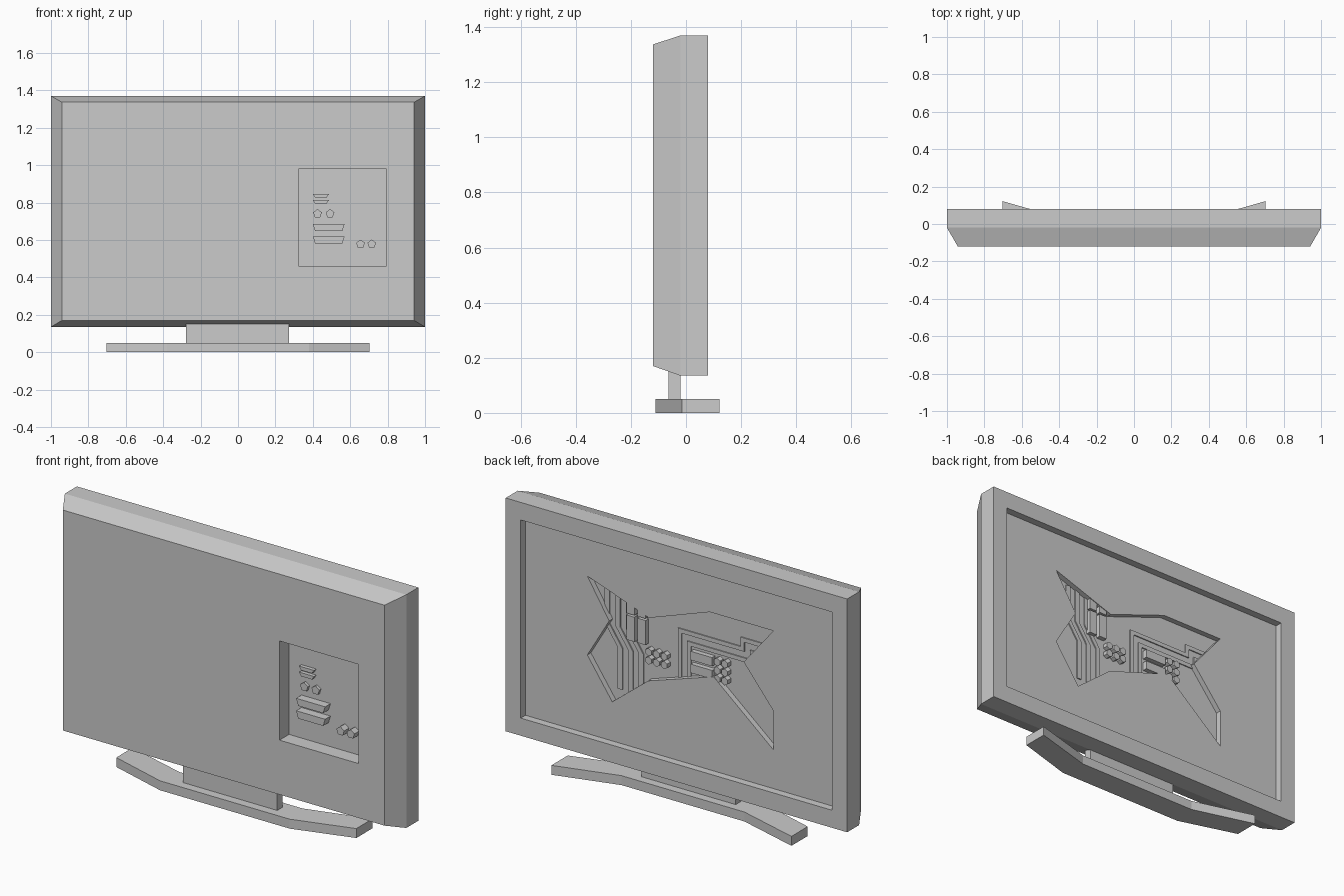
import bpy, bmesh, math

if "Cube" in bpy.data.objects:
    bpy.data.objects.remove(bpy.data.objects["Cube"])


def mesh_object(name, bm):
    bmesh.ops.recalc_face_normals(bm, faces=bm.faces)
    me = bpy.data.meshes.new(name)
    bm.to_mesh(me)
    bm.free()
    ob = bpy.data.objects.new(name, me)
    bpy.context.collection.objects.link(ob)
    return ob


def loft(name, rings):
    """Closed solid through matching rings of 3D points."""
    bm = bmesh.new()
    vs = [[bm.verts.new(p) for p in r] for r in rings]
    n = len(vs[0])
    for a, b in zip(vs, vs[1:]):
        for i in range(n):
            j = (i + 1) % n
            bm.faces.new((a[i], a[j], b[j], b[i]))
    bm.faces.new(vs[0])
    bm.faces.new(vs[-1])
    return mesh_object(name, bm)


def prism(name, pts, y0, y1):
    """Outline in x, z pushed along y."""
    return loft(name, [[(x, y, z) for x, z in pts] for y in (y0, y1)])


def rect(x0, x1, z0, z1):
    return [(x0, z0), (x1, z0), (x1, z1), (x0, z1)]


def ngon(x, z, r, n):
    return [(x + r * math.sin(math.tau * i / n), z + r * math.cos(math.tau * i / n))
            for i in range(n)]


def ribbon(name, path, dx, dz, y0, y1):
    other = [(x + dx, z + dz) for x, z in reversed(path)]
    return prism(name, path + other, y0, y1)


def carve(target, cutter):
    mod = target.modifiers.new("cut", 'BOOLEAN')
    mod.operation = 'DIFFERENCE'
    mod.solver = 'EXACT'
    mod.object = cutter
    cutter.hide_render = True
    dg = bpy.context.evaluated_depsgraph_get()
    me = bpy.data.meshes.new_from_object(target.evaluated_get(dg))
    target.modifiers.clear()
    target.data = me
    bpy.data.objects.remove(cutter)


# Cabinet with chamfered rear shell
outer = rect(-1, 1, 0.135, 1.37)
inner = rect(-0.942, 0.942, 0.17, 1.337)
cabinet = loft("cabinet", [[(x, y, z) for x, z in ring]
               for ring, y in ((inner, -0.12), (outer, -0.02), (outer, 0.08))])

# Screen recess, broken screen hole and port bay
HOLE_Y = 0.01
hole = [(0.55, 1.062), (0.188, 0.937), (-0.167, 1.063), (-0.54, 1.063),
        (-0.366, 0.852), (-0.54, 0.639), (-0.54, 0.433), (-0.19, 0.726),
        (0.194, 0.602), (0.404, 0.435), (0.55, 0.644), (0.422, 0.858)]
carve(cabinet, prism("cut_screen", rect(-0.912, 0.912, 0.228, 1.277), 0.04, 0.2))
carve(cabinet, prism("cut_hole", hole, HOLE_Y, 0.06))
carve(cabinet, prism("cut_ports", rect(0.327, 0.79, 0.458, 0.983), -0.2, -0.04))

# Stepped circuit traces behind the broken screen
for i in range(3):
    x = 0.465 - 0.062 * i
    path = [(x, 1.02), (x, 0.83), (x - 0.075, 0.72), (x - 0.075, 0.5)]
    ribbon("left_trace", path, -0.028, 0, HOLE_Y - 0.004, HOLE_Y + 0.006)
for i in range(2):
    s = 0.055 * i
    path = [(0.037 - s, 0.63), (0.037 - s, 0.915 - s), (-0.33 - s, 0.915 - s),
            (-0.33 - s, 0.965 - s), (-0.48, 0.965 - s)]
    ribbon("right_trace", path, -0.022, -0.022, HOLE_Y - 0.004, HOLE_Y + 0.006)

# Circuit chips
for x in (0.30, 0.235):
    for z in (0.85, 0.955):
        h = 0.065 if z < 0.9 else 0.03
        prism("tall_chip", rect(x - 0.023, x + 0.023, z - h, z + h), HOLE_Y - 0.004, 0.036)
for z in (0.80, 0.732):
    prism("flat_chip", rect(-0.178, -0.052, z - 0.023, z + 0.023), HOLE_Y - 0.004, 0.036)

# Capacitor clusters
for cx, cz, cols, rows in ((0.148, 0.731, 3, 2), (-0.23, 0.763, 2, 3)):
    for i in range(cols):
        for j in range(rows):
            prism("capacitor", ngon(cx + (i - (cols - 1) / 2) * 0.045,
                                    cz + (j - (rows - 1) / 2) * 0.045, 0.021, 6),
                  HOLE_Y - 0.004, 0.038)

# Rear sockets
for x0, x1, z0, z1, d in ((0.40, 0.487, 0.828, 0.847, 0.02), (0.40, 0.487, 0.796, 0.815, 0.02),
                          (0.40, 0.57, 0.649, 0.686, 0.045), (0.40, 0.57, 0.582, 0.62, 0.045)):
    prism("wide_socket", [(x0 + 0.012, z0), (x1 - 0.012, z0), (x1, z1), (x0, z1)],
          -0.035, -0.04 - d)
for x, z, d in ((0.425, 0.741, 0.015), (0.492, 0.741, 0.015),
                (0.655, 0.578, 0.04), (0.715, 0.578, 0.04)):
    prism("round_socket", ngon(x, z, 0.024, 5), -0.035, -0.04 - d)

# Stand: neck and bent foot
prism("stand_neck", rect(-0.277, 0.274, 0.03, 0.18), -0.063, -0.02)
half = [(0.38, -0.11), (0.703, -0.014), (0.703, 0.122), (0.36, 0.025)]
plan = half + [(-x, y) for x, y in reversed(half)]
loft("stand_foot", [[(x, y, z) for x, y in plan] for z in (0, 0.05)])
